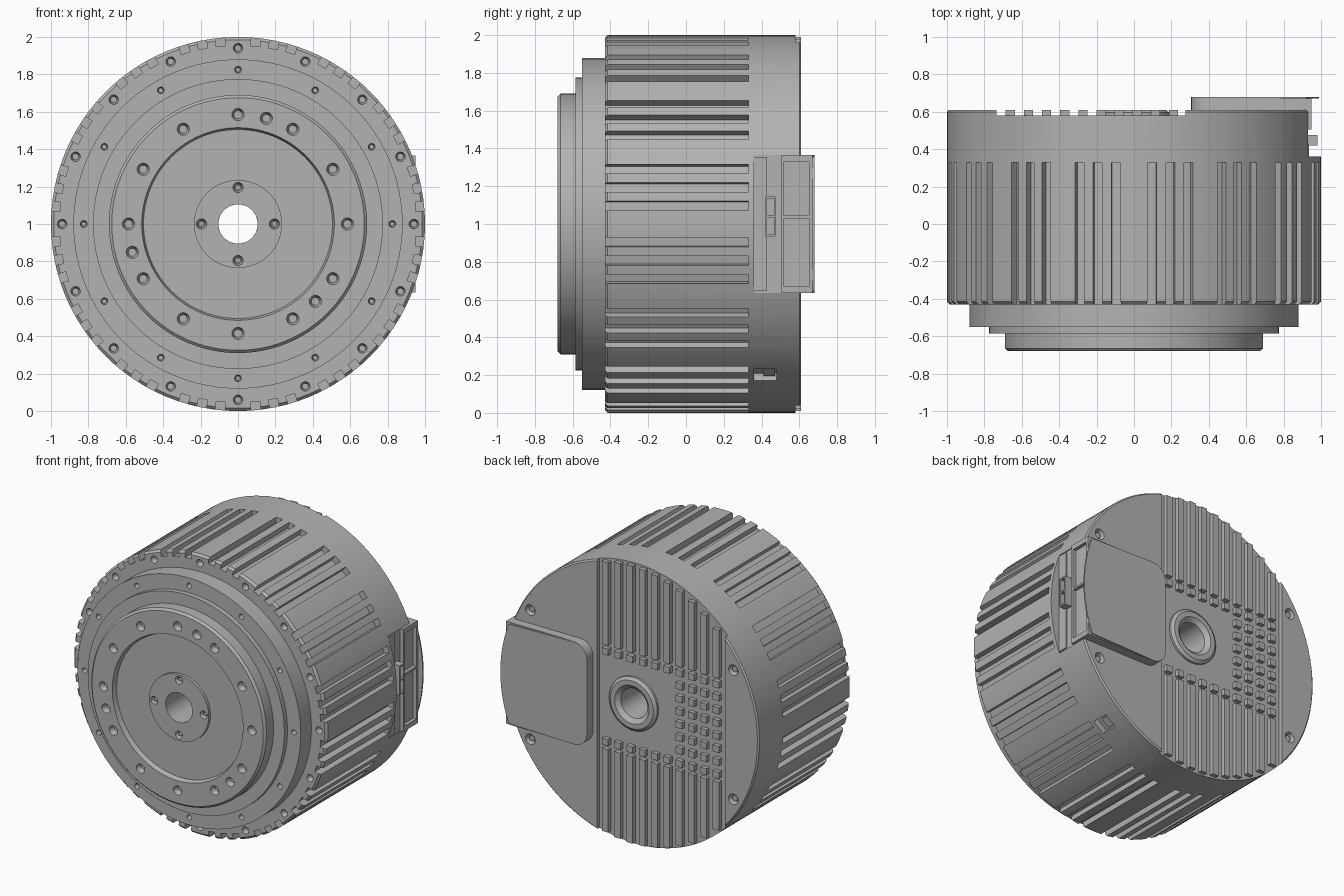
import bpy, bmesh, math
from mathutils import Matrix, Vector

default = bpy.data.objects.get("Cube")
if default:
    bpy.data.objects.remove(default, do_unlink=True)

grey = bpy.data.materials.new("machined_grey")
grey.use_nodes = True
tone = (0.45, 0.45, 0.45, 1)
grey.diffuse_color = tone
grey.node_tree.nodes["Principled BSDF"].inputs["Base Color"].default_value = tone


def finish(name, bm):
    """Turn a bmesh, built around the shaft axis, into an object."""
    bmesh.ops.recalc_face_normals(bm, faces=bm.faces[:])
    mesh = bpy.data.meshes.new(name)
    bm.to_mesh(mesh)
    bm.free()
    mesh.materials.append(grey)
    ob = bpy.data.objects.new(name, mesh)
    bpy.context.collection.objects.link(ob)
    ob.location.z = 1
    return ob


def smooth(ob):
    bpy.ops.object.select_all(action='DESELECT')
    ob.select_set(True)
    bpy.context.view_layer.objects.active = ob
    bpy.ops.object.shade_smooth_by_angle(angle=math.radians(25))


def box(bm, x, y, z, angle=0):
    """Box from ranges, turned about the shaft axis."""
    mid = [(a + b) / 2 for a, b in (x, y, z)]
    size = [b - a for a, b in (x, y, z)]
    turn = Matrix.Rotation(-math.radians(angle), 4, 'Y')
    bmesh.ops.create_cube(bm, size=1, matrix=turn @ Matrix.Translation(mid) @ Matrix.Diagonal((*size, 1)))


def peg(bm, x, z, y0, y1, r0, r1):
    """Tapered cylinder along y."""
    m = Matrix.Translation((x, (y0 + y1) / 2, z)) @ Matrix.Rotation(-math.pi / 2, 4, 'X')
    bmesh.ops.create_cone(bm, cap_ends=True, segments=16, radius1=r0, radius2=r1, depth=y1 - y0, matrix=m)


def polar(r, degrees):
    a = math.radians(degrees)
    return r * math.cos(a), r * math.sin(a)


def lathe(name, profile, steps):
    bm = bmesh.new()
    vs = [bm.verts.new((r, y, 0)) for r, y in profile]
    es = [bm.edges.new((vs[i - 1], vs[i])) for i in range(len(vs))]
    bmesh.ops.spin(bm, geom=vs + es, cent=(0, 0, 0), axis=(0, 1, 0), angle=math.tau, steps=steps)
    bmesh.ops.remove_doubles(bm, verts=bm.verts[:], dist=0.0001)
    return finish(name, bm)


def slab(name, outline, y0, y1):
    """Outline in x and z, extruded along y."""
    bm = bmesh.new()
    face = bm.faces.new([bm.verts.new((x, y0, z)) for x, z in outline])
    new = bmesh.ops.extrude_face_region(bm, geom=[face])["geom"]
    bmesh.ops.translate(bm, vec=Vector((0, y1 - y0, 0)), verts=[v for v in new if isinstance(v, bmesh.types.BMVert)])
    return finish(name, bm)


# Stepped housing with a through bore
housing = lathe("housing", [
    (.105, -.665), (.235, -.665), (.235, -.645), (.505, -.645), (.515, -.68),
    (.675, -.68), (.69, -.665), (.69, -.585), (.775, -.585), (.775, -.55),
    (.88, -.55), (.88, -.43), (.985, -.43), (1, -.415), (1, .6), (.99, .61), (.105, .61)], 96)

# Everything removed from the housing
cut = bmesh.new()
for sector in range(16):
    for offset in (5.5, 11.25, 17):
        box(cut, (.955, 1.1), (-.5, .33), (-.025, .025), sector * 22.5 + offset)
rings = [(.94, -.43, .028, [i * 22.5 for i in range(16)]),
         (.825, -.55, .02, range(0, 360, 30)),
         (.585, -.68, .036, [*range(0, 360, 30), 75, 195, 315]),
         (.195, -.665, .03, range(0, 360, 90))]
for r, face_y, size, angles in rings:
    for a in angles:
        peg(cut, *polar(r, a), face_y - .01, face_y + .04, size, size * .6)
back_screws = [(sx * .8, sz * .46) for sx in (-1, 1) for sz in (-1, 1)]
for x, z in back_screws:
    peg(cut, x, z, .57, .63, .03, .042)
floor = .58
box(cut, (-.735, .275), (floor, .7), (-1.1, 1.1))        # fin field
box(cut, (.925, 1.2), (.36, .7), (-.365, .365))          # terminal flat
box(cut, (.955, 1.1), (.36, .48), (-.05, .05), -53)      # small port
cutter = finish("cutter", cut)
cutter.hide_render = True
mod = housing.modifiers.new("cuts", 'BOOLEAN')
mod.object = cutter
mod.operation = 'DIFFERENCE'
mod.solver = 'EXACT'
bpy.context.view_layer.objects.active = housing
bpy.ops.object.modifier_apply(modifier=mod.name)
bpy.data.objects.remove(cutter, do_unlink=True)
smooth(housing)

# Ring round the bore at the back
smooth(lathe("bore_ring", [(.105, .55), (.105, .585), (.135, .61), (.17, .61), (.19, .595), (.19, .57)], 48))

# Cooling fins and blocks on the back
fins = bmesh.new()
pitch = .097
for i in range(10):
    x = -.71 + pitch * (i + .5)
    span = (x - .0245, x + .0245)
    end = math.sqrt(.99 ** 2 - max(abs(span[0]), abs(span[1])) ** 2)
    box(fins, span, (floor - .01, .61), (.37, end))
    box(fins, span, (floor - .01, .61), (-end, -.37))
    for row in range(8):
        if i < 4 or row in (0, 7):
            z = .092 * (row - 3.5)
            box(fins, span, (floor - .01, .61), (z - .023, z + .023))
finish("cooling_fins", fins)

# Screw heads
heads = bmesh.new()
for x, z in back_screws:
    peg(heads, x, z, .56, .592, .02, .02)
for a in range(0, 360, 90):
    peg(heads, *polar(.195, a), -.65, -.6, .014, .014)
smooth(finish("screw_heads", heads))

# Terminal cover with rounded inner corners and a curved outer lip
corners = []
for sign, start in ((1, 90), (-1, 180)):
    for k in range(7):
        dx, dz = polar(.1, start + k * 15)
        corners.append((.405 + dx, sign * .265 + dz))
smooth(slab("terminal_cover", corners + [(.925, -.365), (.925, .365)], .6, .672))
arc = [polar(.988, a) for a in range(-21, 22, 3)]
smooth(slab("cover_lip", corners + arc, .67, .68))

# Terminal window frame, step and connector
frame = bmesh.new()
wall = (.915, .95)
for y in ((.505, .52), (.652, .67)):
    box(frame, wall, y, (-.345, .345))
for z in ((-.365, -.33), (.33, .365), (.03, .045)):
    box(frame, wall, (.505, .67), z)
box(frame, (.915, .935), (.36, .43), (-.355, .355))
finish("terminal_frame", frame)

plug = bmesh.new()
for y in ((.42, .43), (.465, .475)):
    box(plug, (.915, .98), y, (-.065, .145))
for z in ((-.065, -.055), (.035, .045), (.135, .145)):
    box(plug, (.915, .98), (.42, .475), z)
finish("connector", plug)

insert = bmesh.new()
box(insert, (.94, .98), (.41, .47), (-.035, .035), -53)
finish("port_insert", insert)
